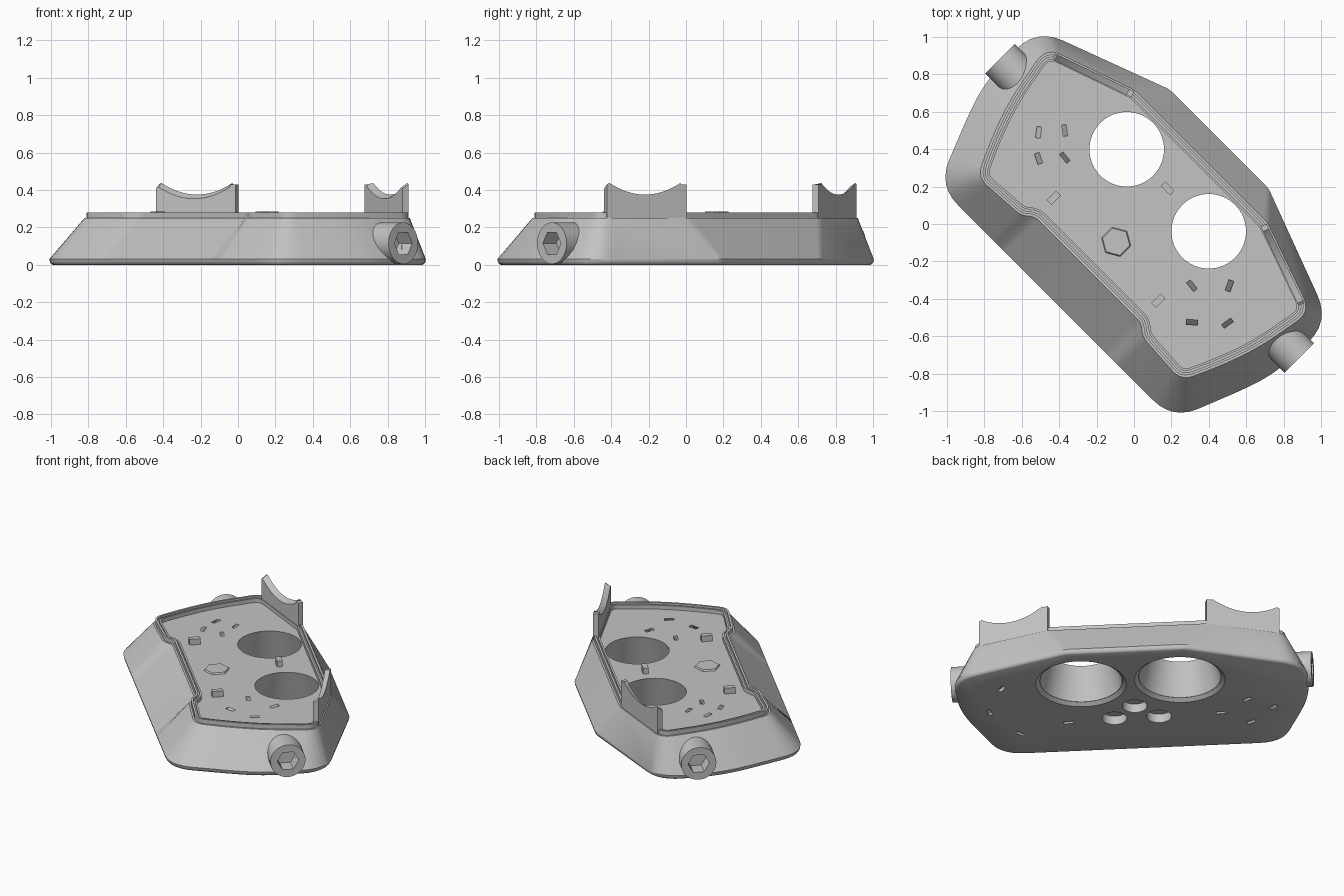
import bpy, bmesh, math
from mathutils import Vector, Matrix

cube = bpy.data.objects.get("Cube")
if cube:
    bpy.data.objects.remove(cube, do_unlink=True)

# One grey plastic for everything
grey = bpy.data.materials.new("grey_plastic")
grey.use_nodes = True
COLOUR = (0.55, 0.55, 0.55, 1)
grey.diffuse_color = COLOUR
grey.node_tree.nodes["Principled BSDF"].inputs["Base Color"].default_value = COLOUR

# Parts are laid out along the long axis, then turned onto the diagonal
TURN = Matrix.Rotation(math.radians(-45), 4, "Z")
FLOOR = 0.245


def make(name, bm, turn=True):
    bmesh.ops.recalc_face_normals(bm, faces=bm.faces)
    mesh = bpy.data.meshes.new(name)
    bm.to_mesh(mesh)
    bm.free()
    if turn:
        mesh.transform(TURN)
    mesh.materials.append(grey)
    ob = bpy.data.objects.new(name, mesh)
    bpy.context.collection.objects.link(ob)
    return ob


def activate(ob):
    bpy.ops.object.select_all(action="DESELECT")
    ob.select_set(True)
    bpy.context.view_layer.objects.active = ob


def cut(target, cutter, keep=False):
    cutter.hide_render = True
    activate(target)
    mod = target.modifiers.new("cut", "BOOLEAN")
    mod.operation, mod.solver, mod.object = "DIFFERENCE", "EXACT", cutter
    bpy.ops.object.modifier_apply(modifier=mod.name)
    if not keep:
        bpy.data.objects.remove(cutter, do_unlink=True)


def cone(name, at, r1, r2, depth, sides=64, axis="Z"):
    bm = bmesh.new()
    mat = Matrix.Translation(at)
    if axis == "X":
        mat = mat @ Matrix.Rotation(math.pi / 2, 4, "Y")
    bmesh.ops.create_cone(bm, cap_ends=True, segments=sides, radius1=r1, radius2=r2,
                          depth=depth, matrix=mat)
    return make(name, bm)


def box(name, mat, size):
    bm = bmesh.new()
    bmesh.ops.create_cube(bm, size=1, matrix=mat @ Matrix.Diagonal((*size, 1)))
    return make(name, bm, turn=False)


def outline(corners, steps=7):
    """Half outline with rounded corners (x, y, cut length), mirrored to a loop."""
    pts = [Vector(c[:2]) for c in corners]
    ends = [Vector((0, pts[0].y))] + pts + [Vector((0, pts[-1].y))]
    half = []
    for i, c in enumerate(corners):
        p = pts[i]
        a = p + (ends[i] - p).normalized() * c[2]
        b = p + (ends[i + 2] - p).normalized() * c[2]
        for k in range(steps):
            t = k / (steps - 1)
            half.append(a * (1 - t) ** 2 + p * 2 * t * (1 - t) + b * t * t)
    return half + [Vector((-p.x, p.y)) for p in reversed(half)]


def inset(loop, d):
    out = []
    for i, p in enumerate(loop):
        e1 = (p - loop[i - 1]).normalized()
        e2 = (loop[(i + 1) % len(loop)] - p).normalized()
        n1, n2 = Vector((e1.y, -e1.x)), Vector((e2.y, -e2.x))
        out.append(p + (n1 + n2) * d / (1 + n1.dot(n2)))
    return out


base = outline([(0.375, 0.643, 0.02), (1.11, 0.37, 0.16), (1.10, -0.04, 0.14),
                (1.025, -0.247, 0.05), (0.886, -0.594, 0.15),
                (0.46, -0.594, 0.02), (0.40, -0.594, 0.02)])
top = outline([(0.50, 0.51, 0.03), (1.0, 0.335, 0.09), (0.935, -0.02, 0.14),
               (0.85, -0.24, 0.06), (0.77, -0.415, 0.07),
               (0.46, -0.395, 0.035), (0.40, -0.346, 0.03)])

# Body: sloped block with rounded foot and a stepped, grooved rim
rings = [(inset(base, d), z) for d, z in
         [(0.018, 0), (0.009, 0.005), (0.003, 0.015), (0, 0.03)]]
rings += [(inset(top, d), z) for d, z in
          [(0, 0.25), (0.012, 0.25), (0.012, 0.28), (0.026, 0.28), (0.026, 0.262),
           (0.036, 0.262), (0.036, 0.272), (0.048, 0.272), (0.048, FLOOR)]]
bm = bmesh.new()
verts = [[bm.verts.new((p.x, p.y, z)) for p in loop] for loop, z in rings]
n = len(base)
for lo, hi in zip(verts, verts[1:]):
    for i in range(n):
        j = (i + 1) % n
        bm.faces.new((lo[i], lo[j], hi[j], hi[i]))
bm.faces.new(verts[0])
bm.faces.new(verts[-1])
body = make("body", bm)

# Two flared openings through the floor, with a chamfer underneath
for s in (-1, 1):
    cut(body, cone("opening_cutter", (s * 0.31, 0.255, 0.12), 0.265, 0.198, 0.26))
    cut(body, cone("chamfer_cutter", (s * 0.31, 0.255, 0.005), 0.296, 0.259, 0.03))

# Three round recesses in the underside
for x, y in [(0, -0.05), (-0.14, -0.19), (0.14, -0.19)]:
    cut(body, cone("recess_cutter", (x, y, 0.02), 0.078, 0.078, 0.08, 40))

# Strap slots slanting through the block: top x, y, then bottom x, y
for x1, y1, x2, y2 in [(-0.51, 0.49, -0.71, 0.515), (-0.37, 0.50, -0.52, 0.48),
                       (-0.51, 0.35, -0.72, 0.28), (-0.37, 0.355, -0.5, 0.25),
                       (0.31, -0.33, 0.15, -0.46), (0.51, -0.33, 0.74, -0.41),
                       (0.31, -0.525, 0.29, -0.76), (0.5, -0.53, 0.61, -0.68)]:
    a, b = Vector((x1, y1, FLOOR)), Vector((x2, y2, 0))
    zc = (a - b).normalized()
    xc = zc.cross(Vector((0, 0, 1))).normalized()
    mat = Matrix((xc, zc.cross(xc), zc)).transposed().to_4x4()
    mat.translation = (a + b) / 2
    cut(body, box("slot_cutter", mat, (0.06, 0.02, (a - b).length * 1.15)))

# Hose connectors with hexagonal sockets at both ends
connectors = []
for s, side in ((1, "left"), (-1, "right")):
    con = cone(side + "_connector", (s * 1.032, 0.118, 0.115), 0.111, 0.111, 0.2, 48, "X")
    hexa = cone("socket_cutter", (s * 1.09, 0.118, 0.115), 0.068, 0.068, 0.12, 6, "X")
    cut(body, hexa, keep=True)
    cut(con, hexa)
    connectors.append(con)

# Saddle walls with a concave top falling inward, standing on the shoulder edges
start, end = Vector((0.50, 0.502)), Vector((0.943, 0.346))
along = (end - start).normalized()
inward = Vector((along.y, -along.x)) * 0.035
length = (end - start).length
# Each profile point: distance along, height, inward fall
profile = [(0, FLOOR - 0.02, 0), (0, 0.43, 0), (0.03, 0.43, 0)]
for k in range(17):
    t = k / 16
    profile.append((0.035 + t * (length - 0.05), 0.375 + 0.062 * (2 * t - 1) ** 2, 0.022))
profile += [(length, 0.43, 0.022), (length, FLOOR - 0.02, 0)]
saddles = []
for s, side in ((1, "left"), (-1, "right")):
    bm = bmesh.new()
    layers = []
    for k in (0, 1):
        spots = [(start + along * d + inward * k, z - fall * k) for d, z, fall in profile]
        layers.append([bm.verts.new((s * p.x, p.y, z)) for p, z in spots])
    a, b = layers
    bm.faces.new(a)
    bm.faces.new(b)
    for i in range(len(a)):
        j = (i + 1) % len(a)
        bm.faces.new((a[i], a[j], b[j], b[i]))
    saddles.append(make(side + "_saddle_wall", bm))

# Clips rising from the floor
for i, (x, y, a) in enumerate([(-0.43, 0.14, 45), (0.13, -0.41, 45), (0.18, 0.19, -45)]):
    mat = Matrix.Translation((x, y, FLOOR + 0.015)) @ Matrix.Rotation(math.radians(a), 4, "Z")
    box(f"clip_{i + 1}", mat, (0.07, 0.035, 0.05))

# Low six-sided pad in the middle of the floor
cone("floor_pad", (0, -0.135, FLOOR + 0.002), 0.085, 0.075, 0.016, 6)

for ob in [body] + connectors + saddles:
    activate(ob)
    bpy.ops.object.shade_smooth_by_angle(angle=math.radians(30))
